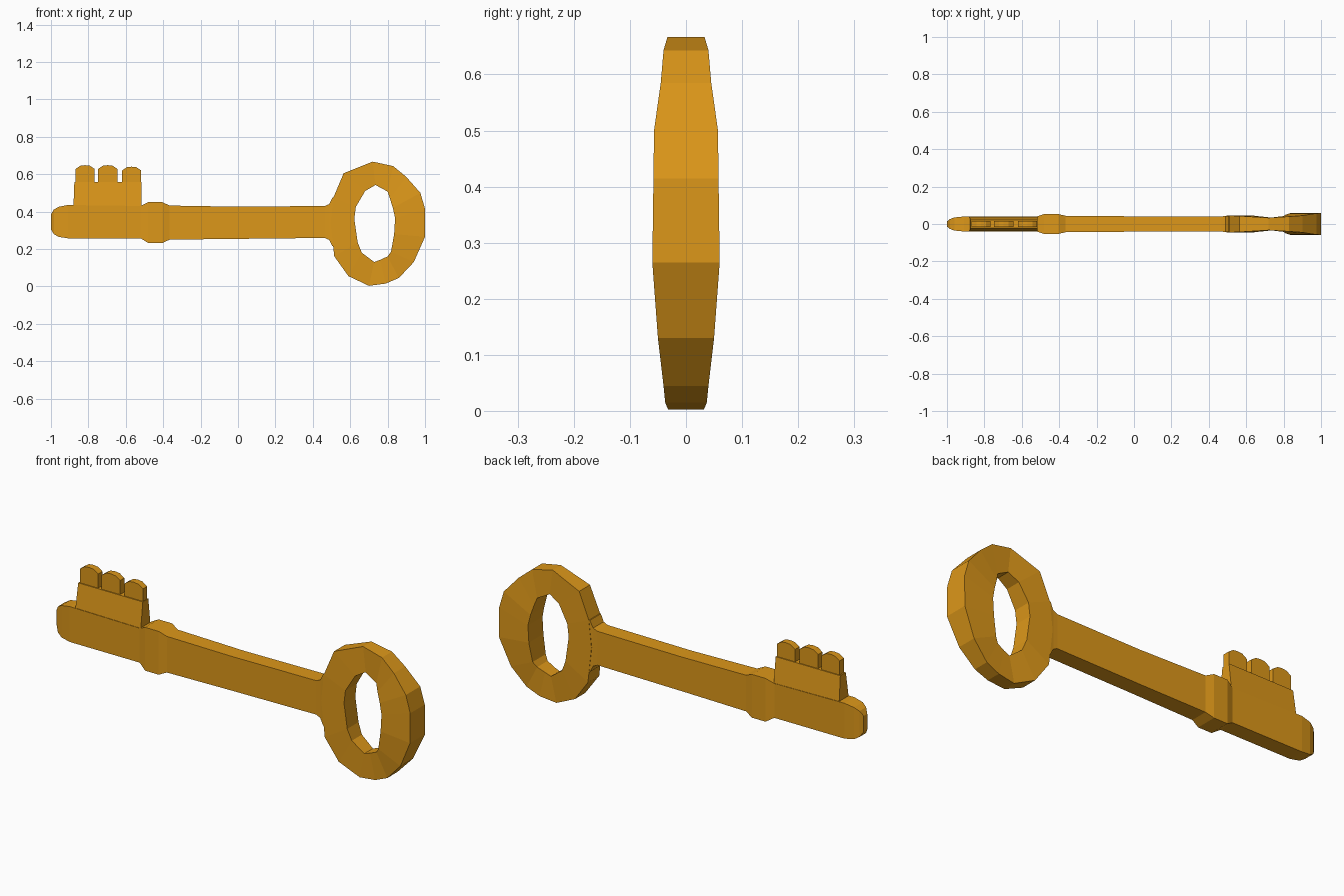
import bpy, bmesh

gold = bpy.data.materials.new("gold")
gold.diffuse_color = (0.72, 0.31, 0.01, 1)


def loft(name, sections, closed=False):
    """Skin a row of equal-sized point loops; cap the ends unless closed."""
    bm = bmesh.new()
    rings = [[bm.verts.new(p) for p in s] for s in sections]
    n = len(rings[0])
    pairs = list(zip(rings, rings[1:]))
    if closed:
        pairs.append((rings[-1], rings[0]))
    for a, b in pairs:
        for i in range(n):
            j = (i + 1) % n
            bm.faces.new((a[i], a[j], b[j], b[i]))
    if not closed:
        bm.faces.new(rings[0])
        bm.faces.new(rings[-1])
    bmesh.ops.recalc_face_normals(bm, faces=bm.faces)
    me = bpy.data.meshes.new(name)
    bm.to_mesh(me)
    bm.free()
    me.materials.append(gold)
    ob = bpy.data.objects.new(name, me)
    bpy.context.collection.objects.link(ob)
    return ob


# Shaft with rounded tip, collar and flared neck: x, bottom z, top z, half thickness
stations = [
    (-1.0, .305, .385, .014), (-.985, .28, .41, .026), (-.96, .265, .425, .035),
    (-.91, .257, .435, .04), (-.52, .257, .43, .04), (-.48, .232, .45, .053),
    (-.405, .232, .45, .053), (-.365, .25, .432, .044), (0, .254, .426, .041),
    (.465, .259, .43, .041), (.488, .248, .44, .042), (.505, .215, .475, .044),
    (.56, .215, .475, .044)]
loft("shaft", [[(x, -h, b), (x, h, b), (x, h, t), (x, -h, t)]
               for x, b, t, h in stations])

# Faceted bow: outer x, z, half thickness, then inner x, z, half thickness
bow = [
    (.495, .34, .045, .622, .36, .045), (.51, .475, .045, .63, .425, .045),
    (.565, .605, .043, .68, .51, .04), (.72, .667, .033, .735, .542, .034),
    (.83, .643, .040, .80, .507, .042), (.90, .585, .045, .812, .47, .05),
    (.975, .50, .057, .828, .42, .055), (1.0, .415, .058, .84, .365, .058),
    (1.0, .265, .060, .835, .28, .058), (.94, .13, .050, .818, .185, .052),
    (.86, .045, .040, .80, .16, .042), (.79, .015, .037, .76, .142, .036),
    (.70, .003, .032, .728, .13, .034), (.59, .055, .041, .662, .18, .04),
    (.515, .16, .045, .64, .235, .045)]
loft("bow", [[(xo, -ho, zo), (xo, ho, zo), (xi, hi, zi), (xi, -hi, zi)]
             for xo, zo, ho, xi, zi, hi in bow], closed=True)

# Bit plate, tapering upwards from the shaft
loft("bit_plate", [[(x0, -h, z), (x1, -h, z), (x1, h, z), (x0, h, z)]
                   for x0, x1, h, z in ((-.88, -.515, .039, .42),
                                        (-.875, -.515, .022, .557))])

# Three teeth with domed tops
for i, (x0, x1, top) in enumerate(((-.868, -.767, .648), (-.748, -.645, .648),
                                   (-.62, -.518, .64))):
    w = x1 - x0
    outline = [(x0, .54), (x1, .54), (x1, top - .02), (x1 - .25 * w, top - .003),
               (x0 + .5 * w, top), (x0 + .25 * w, top - .003), (x0, top - .02)]
    loft(f"tooth_{i + 1}", [[(x, y, z) for x, z in outline] for y in (-.017, .017)])
